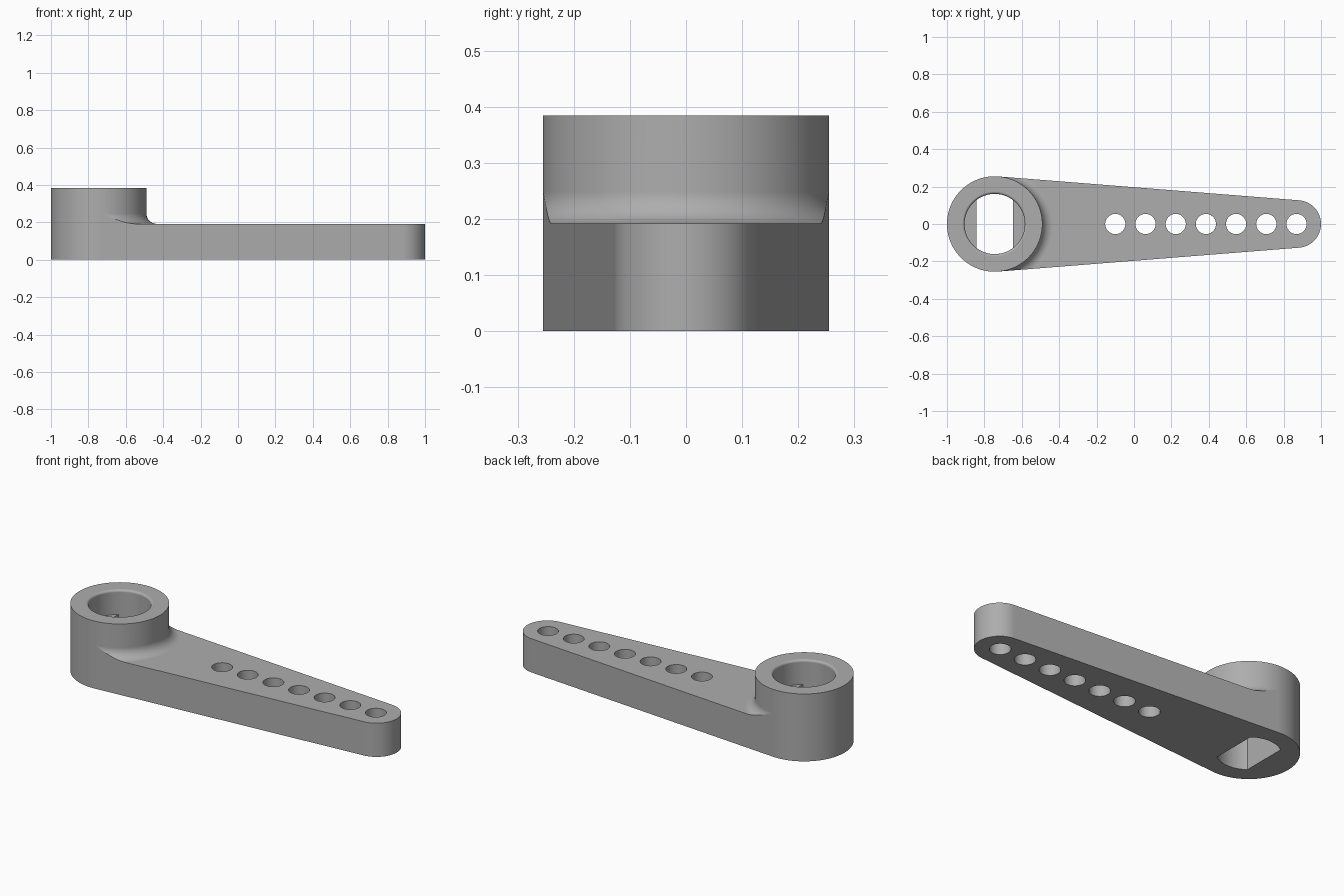
import bpy, bmesh, math
from math import sin, cos, pi

if "Cube" in bpy.data.objects:
    bpy.data.objects.remove(bpy.data.objects["Cube"])

HUB_X, HUB_R, HUB_H = -0.745, 0.255, 0.384
TIP_X, TIP_R, ARM_H = 0.873, 0.127, 0.192
FILLET = 0.056
BORE_R, RIM, LEDGE_Z, SEGS = 0.161, 0.013, 0.245, 96
FLAT = BORE_R * cos(14 * 2 * pi / SEGS)
ROWS = 14

# Tangent angle of the arm sides, and angle where the fillet meets them
tangent = math.acos((HUB_R - TIP_R) / (TIP_X - HUB_X))
meet = tangent - math.acos(HUB_R / (HUB_R + FILLET))


def spread(a, b, n):
    return [a + (b - a) * i / n for i in range(n)]


def make_object(name, bm):
    bmesh.ops.remove_doubles(bm, verts=bm.verts, dist=1e-5)
    bmesh.ops.dissolve_degenerate(bm, edges=bm.edges, dist=1e-5)
    bmesh.ops.recalc_face_normals(bm, faces=bm.faces)
    mesh = bpy.data.meshes.new(name)
    bm.to_mesh(mesh)
    bm.free()
    obj = bpy.data.objects.new(name, mesh)
    bpy.context.collection.objects.link(obj)
    return obj


def bridge(bm, low, high):
    n = len(low)
    for i in range(n):
        j = (i + 1) % n
        bm.faces.new((low[i], low[j], high[j], high[i]))


# Lever body: tapered arm, hub and the fillet trimmed by the arm sides
half = spread(0, meet, 16) + spread(meet, tangent, 20) + spread(tangent, pi, 44)
angles = half + [pi] + [-a for a in reversed(half[1:])]
bm = bmesh.new()
columns = []
for a in angles:
    reach = HUB_R / cos(min(0, abs(a) - tangent))
    start = math.asin(max(0, min(1, (HUB_R + FILLET - reach) / FILLET)))
    column = []
    for k in range(ROWS + 1):
        t = start + (pi / 2 - start) * k / ROWS
        r = HUB_R + FILLET * (1 - sin(t))
        z = ARM_H + FILLET * (1 - cos(t))
        column.append(bm.verts.new((HUB_X + r * cos(a), r * sin(a), z)))
    column.append(bm.verts.new((HUB_X + HUB_R * cos(a), HUB_R * sin(a), HUB_H)))
    columns.append(column)
for low, high in zip(range(ROWS + 1), range(1, ROWS + 2)):
    bridge(bm, [c[low] for c in columns], [c[high] for c in columns])
bm.faces.new([c[-1] for c in columns])

tip = [bm.verts.new((TIP_X + TIP_R * cos(a), TIP_R * sin(a), ARM_H))
       for a in spread(-tangent, tangent, 40) + [tangent]]
first = 16
last = len(angles) - 16
rear = [c[0] for c in columns[first:last + 1]]
front = [c[0] for c in columns[last:] + columns[:first + 1]]
bm.faces.new(tip + front[::-1])
outline = rear + tip
base = [bm.verts.new((v.co.x, v.co.y, 0)) for v in outline]
bridge(bm, base, outline)
bm.faces.new(base[::-1])
lever = make_object("lever_arm", bm)

# Cutter: rounded-rim bore above a two-flat shaft socket, and the row of holes
bm = bmesh.new()
profile = [(BORE_R, -0.1, FLAT), (BORE_R, LEDGE_Z, FLAT), (BORE_R, LEDGE_Z, 1)]
for k in range(9):
    t = pi / 2 * k / 8
    profile.append((BORE_R + RIM * (1 - cos(t)), HUB_H - RIM * (1 - sin(t)), 1))
profile.append((BORE_R + RIM, HUB_H + 0.1, 1))
rings = []
for r, z, limit in profile:
    ring = []
    for i in range(SEGS):
        a = 2 * pi * i / SEGS
        x = max(-limit, min(limit, r * cos(a)))
        ring.append(bm.verts.new((HUB_X + x, r * sin(a), z)))
    rings.append(ring)
for low, high in zip(rings, rings[1:]):
    bridge(bm, low, high)
bm.faces.new(rings[0][::-1])
bm.faces.new(rings[-1])
for i in range(7):
    made = bmesh.ops.create_cone(bm, cap_ends=True, segments=48, radius1=0.054,
                                 radius2=0.054, depth=0.6)
    bmesh.ops.translate(bm, verts=made["verts"], vec=(-0.1 + i * 0.1615, 0, 0.1))
cutter = make_object("hole_cutter", bm)
cutter.hide_render = True

# Cut the openings
bpy.context.view_layer.objects.active = lever
lever.select_set(True)
cut = lever.modifiers.new("openings", "BOOLEAN")
cut.operation = "DIFFERENCE"
cut.solver = "EXACT"
cut.object = cutter
bpy.ops.object.modifier_apply(modifier=cut.name)
bpy.data.objects.remove(cutter)

# Smooth curves, crisp edges, even shading on the flats
bpy.ops.object.shade_smooth_by_angle(angle=math.radians(25))
even = lever.modifiers.new("even_normals", "WEIGHTED_NORMAL")
even.keep_sharp = True

# Plain grey plastic
grey = bpy.data.materials.new("plain_grey")
grey.use_nodes = True
colour = (0.42, 0.42, 0.42, 1)
grey.diffuse_color = colour
grey.node_tree.nodes["Principled BSDF"].inputs["Base Color"].default_value = colour
lever.data.materials.clear()
lever.data.materials.append(grey)
